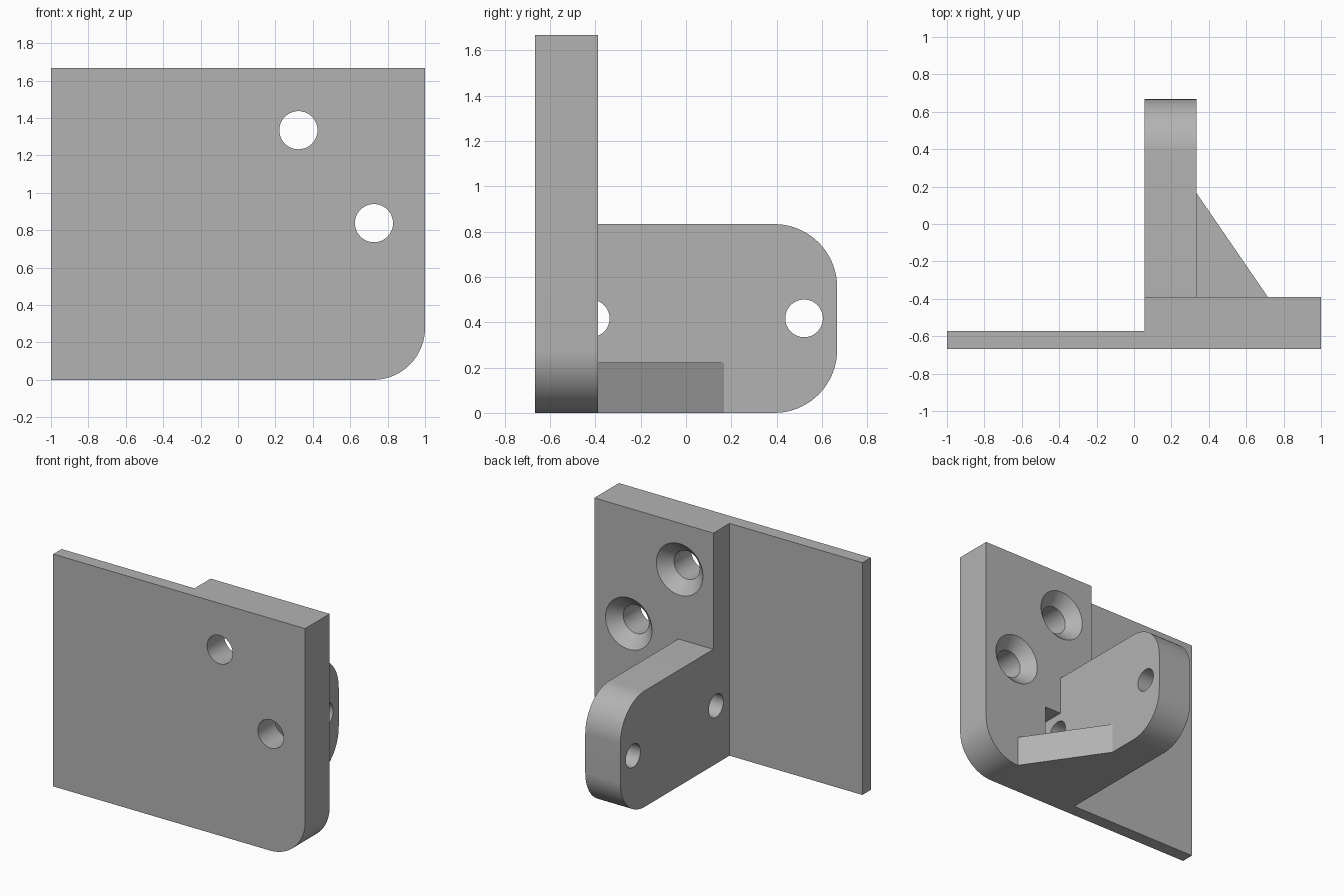
import bpy, bmesh
from math import sin, cos, pi
from mathutils import Vector

cube = bpy.data.objects.get("Cube")
if cube:
    bpy.data.objects.remove(cube)

grey = bpy.data.materials.new("plain grey")
grey.use_nodes = True
colour = (0.45, 0.45, 0.45, 1)
grey.diffuse_color = colour
grey.node_tree.nodes["Principled BSDF"].inputs["Base Color"].default_value = colour

FRONT, STEP, BACK = -0.667, -0.572, -0.389   # plate depths
ARM_L, ARM_R = 0.055, 0.333                  # arm sides
ARM_END, HEIGHT, ARM_TOP = 0.667, 1.667, 0.833
ROUND = 0.278


def loft(name, rings):
    """Solid skinned over rings of equal point count, capped at both ends."""
    bm = bmesh.new()
    loops = [[bm.verts.new(p) for p in ring] for ring in rings]
    for a, b in zip(loops, loops[1:]):
        for i in range(len(a)):
            j = (i + 1) % len(a)
            bm.faces.new((a[i], a[j], b[j], b[i]))
    bm.faces.new(loops[0])
    bm.faces.new(loops[-1])
    bmesh.ops.recalc_face_normals(bm, faces=bm.faces)
    mesh = bpy.data.meshes.new(name)
    bm.to_mesh(mesh)
    bm.free()
    mesh.materials.append(grey)
    ob = bpy.data.objects.new(name, mesh)
    bpy.context.collection.objects.link(ob)
    return ob


def place(axis, u, v, d):
    """Outline point (u, v) at distance d along the axis."""
    return {"X": (d, u, v), "Y": (u, d, v), "Z": (u, v, d)}[axis]


def prism(name, outline, axis, lo, hi):
    return loft(name, [[place(axis, u, v, d) for u, v in outline] for d in (lo, hi)])


def rect(u0, u1, v0, v1):
    return [(u0, v0), (u1, v0), (u1, v1), (u0, v1)]


def arc(u, v, r, start, sweep, n):
    return [(u + r * cos(start + sweep * i / n), v + r * sin(start + sweep * i / n))
            for i in range(n + 1)]


def bore(name, axis, u, v, sections):
    """Round cutter from (radius, depth) sections."""
    return loft(name, [[place(axis, p, q, d) for p, q in arc(u, v, r, 0, 2 * pi, 48)[:-1]]
                       for r, d in sections])


def combine(body, other, operation):
    mod = body.modifiers.new(other.name, "BOOLEAN")
    mod.operation, mod.solver, mod.object = operation, "EXACT", other
    bpy.context.view_layer.objects.active = body
    bpy.ops.object.modifier_apply(modifier=mod.name)
    bpy.data.objects.remove(other)


# Plate with one rounded lower corner, thinned on its right half
outline = [(-1, 0)] + arc(1 - ROUND, ROUND, ROUND, -pi / 2, pi / 2, 20) + [(1, HEIGHT), (-1, HEIGHT)]
bracket = prism("mounting_bracket", outline, "Y", FRONT, BACK)
combine(bracket, prism("thinning", rect(-2, ARM_L, -1, 2), "Y", STEP, 0), "DIFFERENCE")

# Arm with rounded end
outline = ([(-0.5, 0)]
           + arc(ARM_END - ROUND, ROUND, ROUND, -pi / 2, pi / 2, 20)
           + arc(ARM_END - ROUND, ARM_TOP - ROUND, ROUND, 0, pi / 2, 20)
           + [(-0.5, ARM_TOP)])
combine(bracket, prism("arm", outline, "X", ARM_L, ARM_R), "UNION")

# Gusset between arm and plate, its edges sunk into both
outline = [(0.2, -0.5), (0.715, -0.5), (0.715, BACK), (ARM_R, 0.167), (0.2, 0.167)]
combine(bracket, prism("gusset", outline, "Z", 0, 0.222), "UNION")

# Nut pocket in the plate beside the arm
combine(bracket, prism("nut_pocket", rect(ARM_R, 0.468, 0.278, 0.555), "Y", -0.556, -0.3), "DIFFERENCE")

# Cross holes through the arm
for y in (-0.42, 0.521):
    combine(bracket, bore("arm_hole", "X", y, 0.417, [(0.083, 0), (0.083, 0.4)]), "DIFFERENCE")

# Countersunk holes through the plate
for x, z in ((0.323, 1.335), (0.727, 0.838)):
    sections = [(0.102, -0.8), (0.102, BACK - 0.083), (0.185, BACK), (0.185, BACK + 0.1)]
    combine(bracket, bore("screw_hole", "Y", x, z, sections), "DIFFERENCE")

bpy.ops.object.select_all(action="DESELECT")
bracket.select_set(True)
bpy.context.view_layer.objects.active = bracket
bpy.ops.object.shade_smooth_by_angle(angle=pi / 6)
